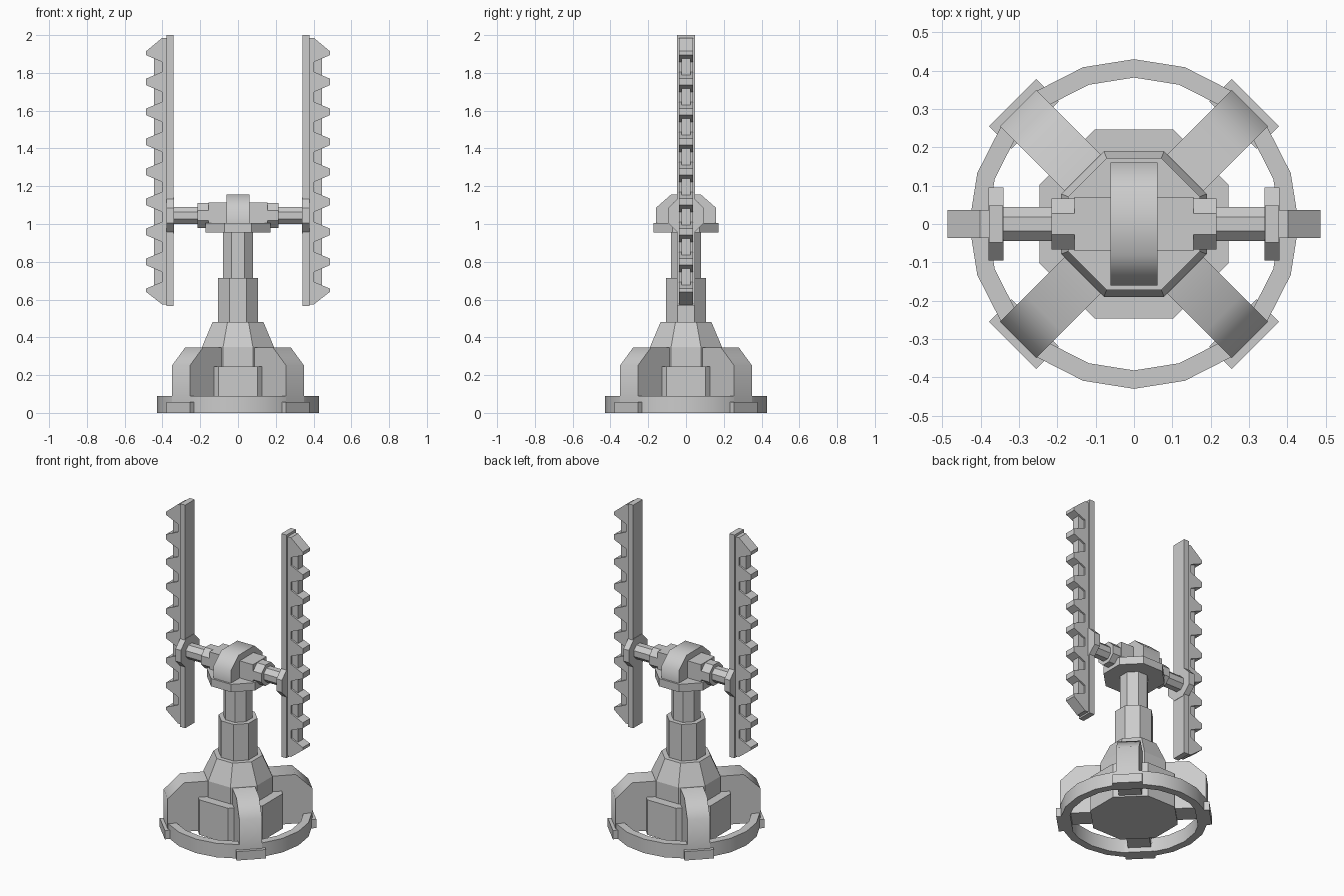
import bpy, bmesh
from math import pi, cos, sin, tan, radians
from mathutils import Matrix, Vector

if "Cube" in bpy.data.objects:
    bpy.data.objects.remove(bpy.data.objects["Cube"])


def finish(name, bm, smooth=None):
    bmesh.ops.recalc_face_normals(bm, faces=bm.faces[:])
    me = bpy.data.meshes.new(name)
    bm.to_mesh(me)
    bm.free()
    ob = bpy.data.objects.new(name, me)
    bpy.context.collection.objects.link(ob)
    if smooth:
        bpy.ops.object.select_all(action='DESELECT')
        ob.select_set(True)
        bpy.context.view_layer.objects.active = ob
        bpy.ops.object.shade_smooth_by_angle(angle=radians(smooth))
    return ob


def loft(name, rings, smooth=None, closed=False):
    """Bridge matching vertex rings; cap the ends unless closed on itself."""
    bm = bmesh.new()
    rows = [[bm.verts.new(p) for p in r] for r in rings]
    n = len(rows[0])
    pairs = list(zip(rows, rows[1:])) + ([(rows[-1], rows[0])] if closed else [])
    for a, b in pairs:
        for i in range(n):
            j = (i + 1) % n
            bm.faces.new((a[i], a[j], b[j], b[i]))
    if not closed:
        bm.faces.new(rows[0])
        bm.faces.new(rows[-1])
    return finish(name, bm, smooth)


def octagon(apothem):
    r = apothem / cos(pi / 8)
    return [(r * cos(pi / 8 + k * pi / 4), r * sin(pi / 8 + k * pi / 4)) for k in range(8)]


def tower(name, steps):
    """Upright octagonal part from (apothem, z) steps."""
    return loft(name, [[(x, y, z) for x, y in octagon(a)] for a, z in steps])


def axle(name, apothem, x0, x1, zc):
    """Octagonal part lying along x."""
    return loft(name, [[(x, y, zc + z) for y, z in octagon(apothem)] for x in (x0, x1)])


def slab(name, profile, half, angle=0.0, smooth=None):
    """Profile in the x-z plane, given thickness along y, turned about z."""
    m = Matrix.Rotation(angle, 3, 'Z')
    return loft(name, [[m @ Vector((x, y, z)) for x, z in profile] for y in (-half, half)], smooth)


def rect(x0, x1, z0, z1):
    return [(x0, z0), (x1, z0), (x1, z1), (x0, z1)]


def mirror_x(ob):
    ob.modifiers.new("Mirror", 'MIRROR').use_axis = (True, False, False)


# Base ring
def circle(r, z):
    return [(r * cos(k * pi / 10), r * sin(k * pi / 10), z) for k in range(20)]


loft("base_ring", [circle(0.43, 0), circle(0.43, 0.09), circle(0.382, 0.09), circle(0.382, 0)],
     smooth=30, closed=True)

# Four legs with foot clips
leg = [(0.05, 0.03), (0.428, 0.03), (0.428, 0.25), (0.33, 0.345), (0.05, 0.345)]
for k in range(4):
    a = pi / 4 + k * pi / 2
    slab(f"leg_{k + 1}", leg, 0.067, a, smooth=50)
    slab(f"foot_{k + 1}", rect(0.365, 0.448, 0, 0.057), 0.087, a)

# Central base and column
tower("base_block", [(0.247, 0.02), (0.247, 0.245)])
tower("base_cone", [(0.19, 0.2), (0.19, 0.35), (0.135, 0.48)])
tower("lower_column", [(0.107, 0.47), (0.107, 0.715)])
tower("upper_column", [(0.08, 0.70), (0.08, 0.97)])

# Head
tower("head_plate", [(0.172, 0.955), (0.172, 1.005)])
arch = [(-0.16, 1.0), (0.16, 1.0), (0.16, 1.085), (0.08, 1.155), (-0.08, 1.155), (-0.16, 1.085)]
slab("head_arch", arch, 0.061, pi / 2, smooth=50)
slab("head_block", rect(-0.155, 0.155, 1.0, 1.115), 0.07)

# Axles and flanges on both sides
ZC = 1.045
mirror_x(axle("collar", 0.067, 0.14, 0.215, ZC))
mirror_x(axle("axle", 0.045, 0.20, 0.35, ZC))
mirror_x(axle("flange", 0.095, 0.34, 0.379, ZC))

# Antenna panels: backing beam, thin core and toothed plate
mirror_x(slab("panel_beam", rect(0.342, 0.378, 0.565, 2.0), 0.048))
XB, XT = 0.402, 0.486
core = [(0.37, 0.575), (XB, 0.575), (0.444, 0.61), (0.444, 1.945), (XB, 1.985), (0.37, 1.985)]
mirror_x(slab("panel_core", core, 0.025))

teeth = [(0.37, 0.575), (XB, 0.575), (XT, 0.64)]
for k in range(8):
    c = 0.72 + k * 0.1588          # centre of each notch
    teeth += [(XT, c - 0.062), (XB, c - 0.026), (XB, c + 0.026), (XT, c + 0.062)]
teeth += [(XT, 1.915), (XB, 1.985), (0.37, 1.985)]
mirror_x(slab("panel_teeth", teeth, 0.036))
